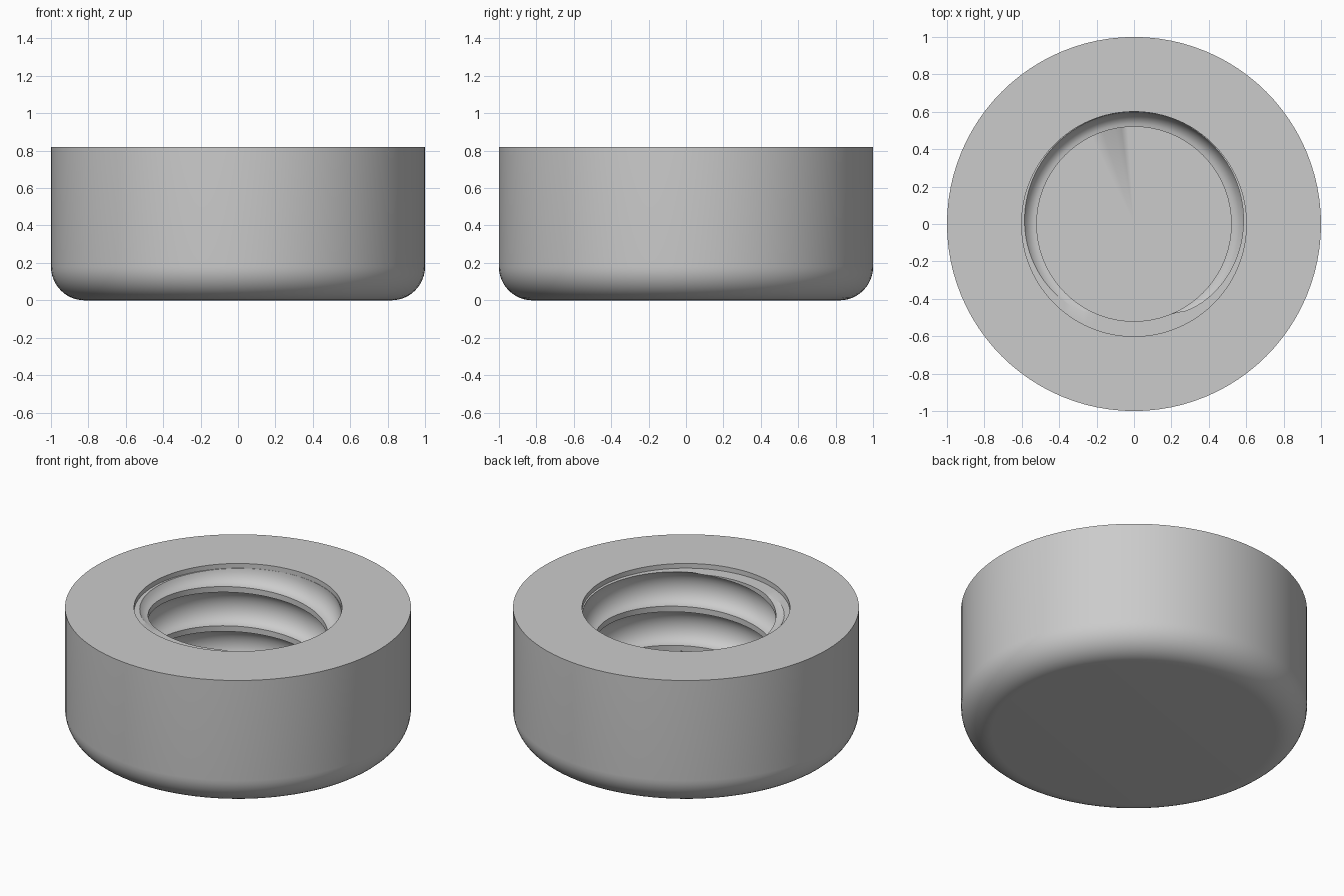
import bpy
import bmesh
import math

cube = bpy.data.objects.get("Cube")
if cube:
    bpy.data.objects.remove(cube)

# Main sizes
SIDES = 96
HEIGHT = 0.82
CORNER = 0.18          # rounded bottom edge
CREST_R, ROOT_R = 0.52, 0.6
PITCH = 0.25
HALF_GROOVE = 0.107
LEDGE_Z = 0.79         # counterbore floor
FLOOR_Z = 0.2          # bottom of the hole
TURNS = range(-4, 3)
ARC = 14


def groove_centre(angle, turn):
    """Height of the right-handed groove on a given turn."""
    return LEDGE_Z + PITCH * ((angle - math.pi / 2) / math.tau + turn)


def thread_radius(angle, z):
    offset = (z - groove_centre(angle, 0) + PITCH / 2) % PITCH - PITCH / 2
    u = min(1.0, abs(offset) / HALF_GROOVE)
    return CREST_R + (ROOT_R - CREST_R) * math.sqrt(1 - u * u)


def column(angle):
    """Half section of the cap: hole floor, thread, rim, outside, underside."""
    pts = [(0, FLOOR_Z)]
    for turn in TURNS:
        for k in range(ARC + 1):
            z = groove_centre(angle, turn) - HALF_GROOVE * math.cos(math.pi * k / ARC)
            z = min(LEDGE_Z, max(FLOOR_Z, z))
            pts.append((thread_radius(angle, z), z))
    rim = ROOT_R + 0.001
    pts += [(rim, LEDGE_Z), (rim, HEIGHT), (1, HEIGHT)]
    for k in range(13):
        a = math.pi / 2 * k / 12
        pts.append((1 - CORNER + CORNER * math.cos(a), CORNER - CORNER * math.sin(a)))
    return pts + [(0, 0)]


# Sweep the section round the axis, sharing coincident vertices
bm = bmesh.new()
shared = {}


def vertex(angle, point):
    r, z = point
    co = (r * math.cos(angle), r * math.sin(angle), z)
    key = tuple(round(c * 20000) for c in co)
    if key not in shared:
        shared[key] = bm.verts.new(co)
    return shared[key]


columns = []
for i in range(SIDES + 1):
    angle = math.tau * i / SIDES
    columns.append([vertex(angle, p) for p in column(angle)])

for left, right in zip(columns, columns[1:]):
    for j in range(len(left) - 1):
        ring = list(dict.fromkeys((left[j], right[j], right[j + 1], left[j + 1])))
        if len(ring) > 2 and not bm.faces.get(ring):
            bm.faces.new(ring)

bmesh.ops.recalc_face_normals(bm, faces=bm.faces)
mesh = bpy.data.meshes.new("threaded_cap")
bm.to_mesh(mesh)
bm.free()

cap = bpy.data.objects.new("threaded_cap", mesh)
bpy.context.collection.objects.link(cap)

# Plain grey material
grey = bpy.data.materials.new("light_grey")
grey.use_nodes = True
colour = (0.6, 0.6, 0.6, 1)
grey.diffuse_color = colour
grey.node_tree.nodes["Principled BSDF"].inputs["Base Color"].default_value = colour
mesh.materials.append(grey)

# Smooth curves with crisp thread and rim edges
bpy.ops.object.select_all(action="DESELECT")
cap.select_set(True)
bpy.context.view_layer.objects.active = cap
bpy.ops.object.shade_smooth_by_angle(angle=math.radians(32))
